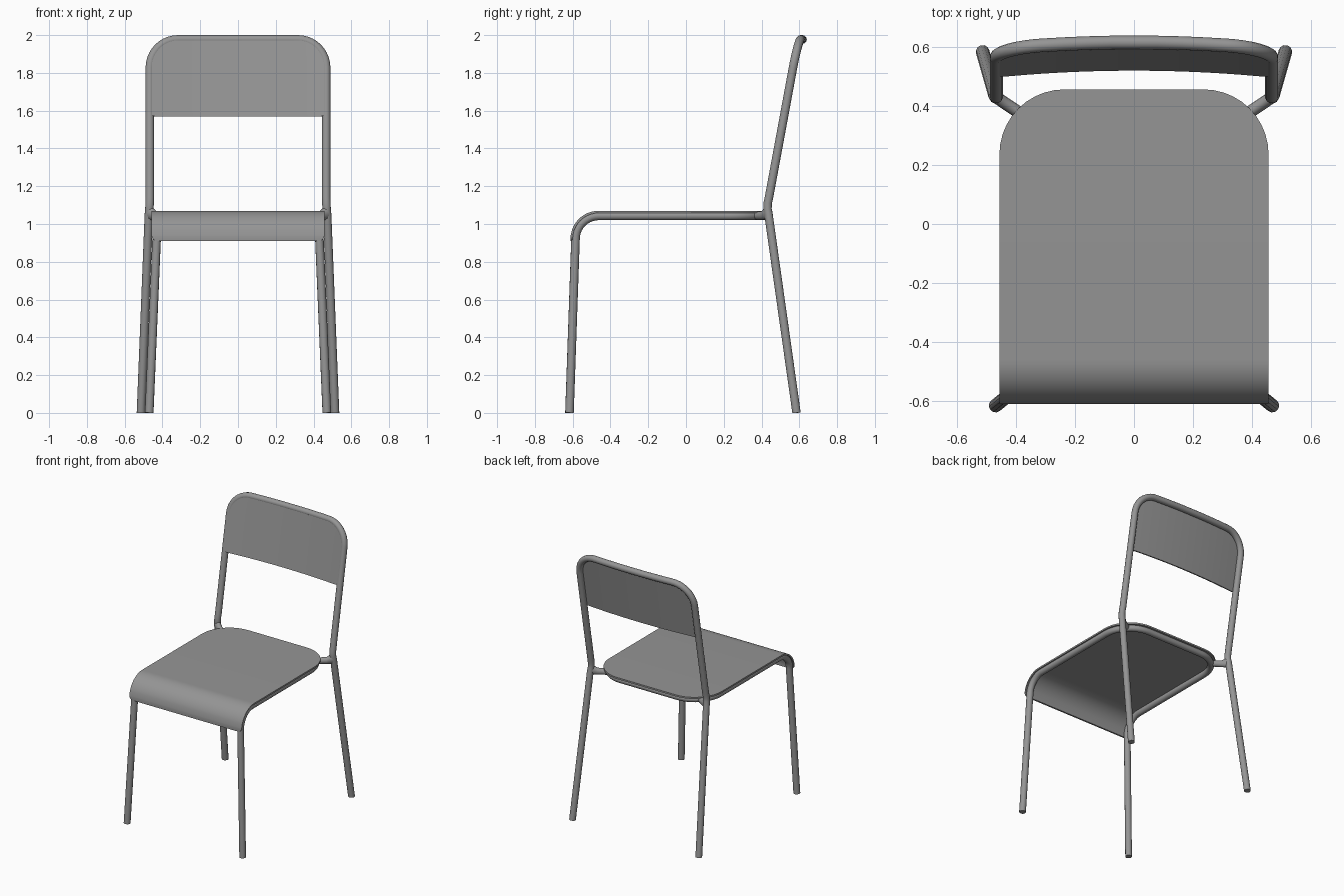
import bpy
import bmesh
from math import sin, cos, pi, sqrt
from mathutils import Vector

cube = bpy.data.objects.get("Cube")
if cube:
    bpy.data.objects.remove(cube, do_unlink=True)

TUBE = 0.023        # tube radius
BOW = 0.023         # how far the backrest curves rearward

grey = bpy.data.materials.new("grey")
grey.use_nodes = True
grey.diffuse_color = (0.3, 0.3, 0.3, 1)
grey.node_tree.nodes["Principled BSDF"].inputs["Base Color"].default_value = (0.3, 0.3, 0.3, 1)


def finish(name, data):
    """Link the data, turn it into a plain mesh and shade it."""
    obj = bpy.data.objects.new(name, data)
    bpy.context.collection.objects.link(obj)
    data.materials.append(grey)
    if name.endswith("panel") or name == "seat":
        mod = obj.modifiers.new("thickness", "SOLIDIFY")
        mod.thickness = 0.012
        mod.offset = -1
    bpy.ops.object.select_all(action="DESELECT")
    obj.select_set(True)
    bpy.context.view_layer.objects.active = obj
    bpy.ops.object.convert(target="MESH")
    obj = bpy.context.object
    bpy.ops.object.shade_smooth_by_angle(angle=pi / 5)
    for v in obj.data.vertices:     # feet cut level with the floor
        v.co.z = max(v.co.z, 0)
    return obj


def tube(name, half):
    """Tube through a half path on the +x side, mirrored to -x."""
    points = half + [(-x, y, z) for x, y, z in reversed(half)]
    curve = bpy.data.curves.new(name, "CURVE")
    curve.dimensions = "3D"
    curve.bevel_depth = TUBE
    curve.bevel_resolution = 4
    curve.use_fill_caps = True
    spline = curve.splines.new("POLY")
    spline.points.add(len(points) - 1)
    for p, co in zip(spline.points, points):
        p.co = (*co, 1)
    return finish(name, curve)


def sheet(name, rows, place, columns):
    """Thin sheet; each row is (position, half width)."""
    bm = bmesh.new()
    grid = [[bm.verts.new(place(w * (2 * c / columns - 1), t)) for c in range(columns + 1)]
            for t, w in rows]
    for a, b in zip(grid, grid[1:]):
        for c in range(columns):
            bm.faces.new((a[c], b[c], b[c + 1], a[c + 1]))
    mesh = bpy.data.meshes.new(name)
    bm.to_mesh(mesh)
    bm.free()
    return finish(name, mesh)


def rounded_rows(length, width, r_start, r_end, middle, steps=10):
    """Rows of a rounded rectangle with separate radii at start and end."""
    angles = [i / steps * pi / 2 for i in range(steps + 1)]
    rows = [(r_start * (1 - cos(a)), width - r_start * (1 - sin(a))) for a in angles]
    rows += [(t, width) for t in middle]
    rows += [(length - r_end * (1 - sin(a)), width - r_end * (1 - cos(a))) for a in angles]
    return rows


def lean(z):
    return 0.43 + 0.185 * (z - 1.09)


def bow(x):
    return BOW * (1 - (x / 0.467) ** 2)


# Back frame: rear legs, uprights and curved top rail in one tube
R = 0.15
back = [(0.514, 0.585, 0), (0.472, 0.437, 1.05), (0.469, 0.4315, 1.08),
        (0.468, 0.4325, 1.11), (0.467, lean(1.14), 1.14)]
for i in range(11):
    a = i / 10 * pi / 2
    x, z = 0.467 - R * (1 - cos(a)), 1.977 - R * (1 - sin(a))
    back.append((x, lean(z) + bow(x), z))
back += [(x, lean(1.977) + bow(x), 1.977) for x in (0.24, 0.16, 0.08)]
tube("back_frame", back)

# Seat frame: front legs bending into a loop under the seat
bend_y, bend_z, bend_r, side_x = -0.462, 0.92, 0.123, 0.431
seat_path = [(0.47, -0.617, 0)]
for i in range(11):
    a = i / 10 * pi / 2
    seat_path.append((side_x, bend_y - bend_r * cos(a), bend_z + bend_r * sin(a)))
for i in range(11):
    a = i / 10 * pi / 2
    seat_path.append((side_x - 0.2 * (1 - cos(a)), 0.225 + 0.2 * sin(a), bend_z + bend_r))
tube("seat_frame", seat_path)

# Seat: flat sheet rolled down over the front
SEAT_BACK, SEAT_TOP, ROLL = 0.457, 1.07, 0.15
flat = SEAT_BACK - bend_y
roll_length = ROLL * pi / 2


def place_seat(x, t):
    if t <= flat:
        return (x, SEAT_BACK - t, SEAT_TOP)
    a = min((t - flat) / ROLL, pi / 2)
    drop = max(t - flat - roll_length, 0)
    return (x, bend_y - ROLL * sin(a), bend_z + ROLL * cos(a) - drop)


seat_length = flat + roll_length + 0.01
roll_rows = [flat + i / 14 * roll_length for i in range(12)]
sheet("seat", rounded_rows(seat_length, 0.457, 0.22, 0.03, roll_rows), place_seat, 2)

# Backrest panel: bowed sheet set in the front of the frame
PANEL_TOP, PANEL_BOTTOM = 1.972, 1.57


def place_panel(x, t):
    z = PANEL_TOP - t
    return (x, lean(z) - 0.021 + bow(x), z)


sheet("backrest_panel",
      rounded_rows(PANEL_TOP - PANEL_BOTTOM, 0.461, 0.14, 0.025, (0.2, 0.3)), place_panel, 20)

# Brackets: flared struts joining the seat frame to the rear legs
for side, label in ((1, "left"), (-1, "right")):
    bm = bmesh.new()
    across = Vector((0.55, -0.83, 0))
    rings = []
    for centre, wide, tall in ((Vector((0.385, 0.375, 1.043)), 0.021, 0.021),
                               (Vector((0.435, 0.408, 1.046)), 0.021, 0.024),
                               (Vector((0.47, 0.432, 1.06)), 0.021, 0.04)):
        ring = []
        for i in range(16):
            a = i / 16 * 2 * pi
            co = centre + across * wide * cos(a) + Vector((0, 0, tall * sin(a)))
            ring.append(bm.verts.new((co.x * side, co.y, co.z)))
        rings.append(ring)
    for a, b in zip(rings, rings[1:]):
        for i in range(16):
            j = (i + 1) % 16
            bm.faces.new((a[i], a[j], b[j], b[i]))
    bm.faces.new(rings[0])
    bm.faces.new(rings[-1])
    bmesh.ops.recalc_face_normals(bm, faces=bm.faces)
    mesh = bpy.data.meshes.new(label + "_bracket")
    bm.to_mesh(mesh)
    bm.free()
    finish(label + "_bracket", mesh)
